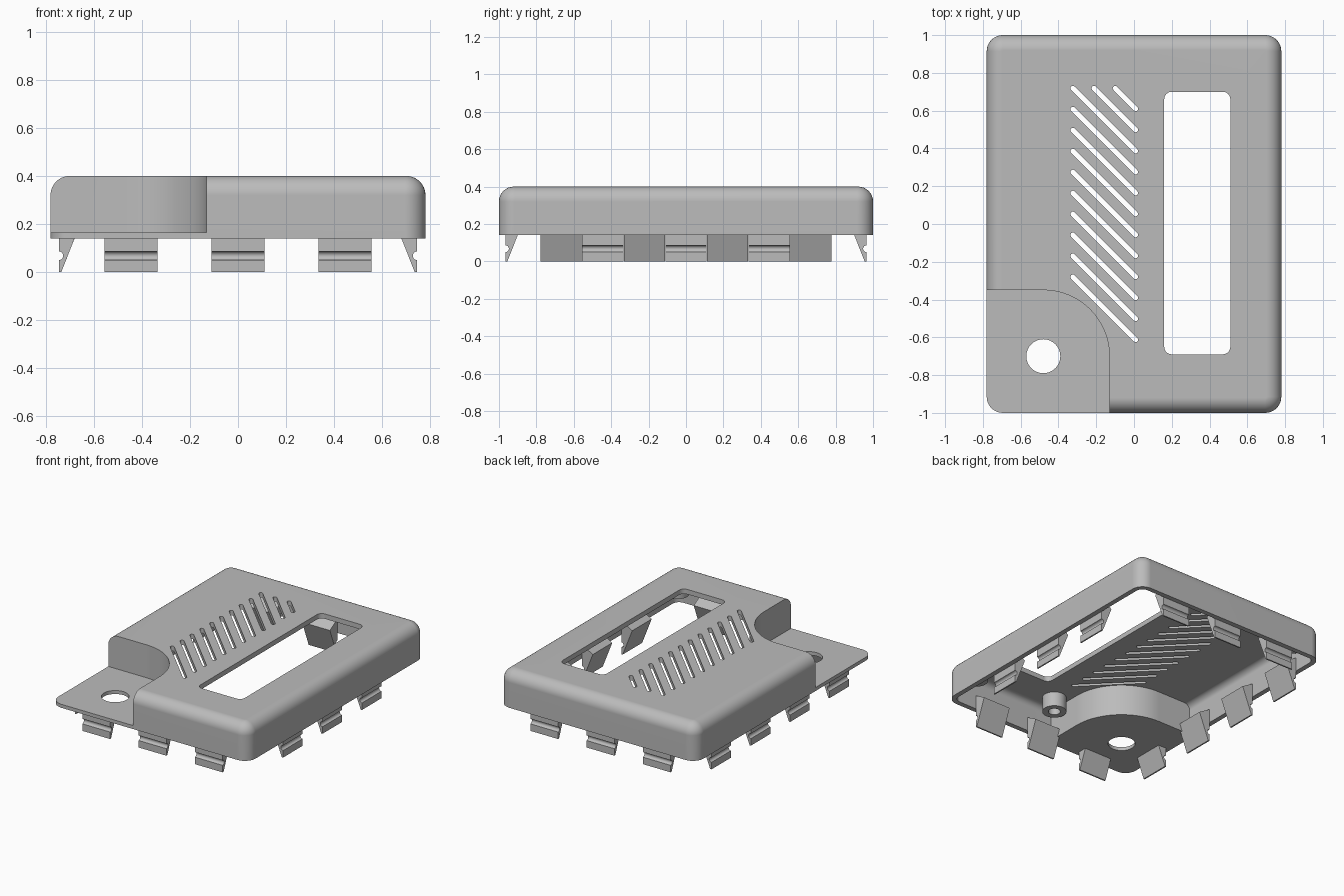
import bpy
import bmesh
from math import sin, cos, pi, radians
from mathutils import Vector, Matrix

start = bpy.data.objects.get("Cube")
if start:
    bpy.data.objects.remove(start, do_unlink=True)

grey = bpy.data.materials.new("plain_grey")
grey.use_nodes = True
colour = (0.5, 0.5, 0.5, 1)
grey.diffuse_color = colour
grey.node_tree.nodes["Principled BSDF"].inputs["Base Color"].default_value = colour

HX, HY = 0.78, 1.0
BASE, TOP, WALL = 0.14, 0.40, 0.035
PLATE_TOP = 0.165


def round_rect(hx, hy, r, z, cx=0, cy=0, turn=0, seg=8):
    """Ring of points around a rectangle with round corners."""
    ring = []
    for q, (sx, sy) in enumerate([(1, 1), (-1, 1), (-1, -1), (1, -1)]):
        for i in range(seg + 1):
            a = (q + i / seg) * pi / 2
            ring.append(Vector((sx * (hx - r) + r * cos(a), sy * (hy - r) + r * sin(a), 0)))
    spin = Matrix.Rotation(turn, 3, "Z")
    return [spin @ p + Vector((cx, cy, z)) for p in ring]


def loft(name, stacks, closed=False):
    """Solid through each stack of rings; closed joins last ring to first."""
    bm = bmesh.new()
    for rings in stacks:
        vs = [[bm.verts.new(p) for p in ring] for ring in rings]
        n = len(vs[0])
        pairs = list(zip(vs, vs[1:])) + ([(vs[-1], vs[0])] if closed else [])
        for lo, hi in pairs:
            for i in range(n):
                j = (i + 1) % n
                bm.faces.new((lo[i], lo[j], hi[j], hi[i]))
        if not closed:
            bm.faces.new(vs[0])
            bm.faces.new(vs[-1])
    bmesh.ops.remove_doubles(bm, verts=bm.verts, dist=1e-5)
    bmesh.ops.recalc_face_normals(bm, faces=bm.faces)
    mesh = bpy.data.meshes.new(name)
    bm.to_mesh(mesh)
    bm.free()
    ob = bpy.data.objects.new(name, mesh)
    bpy.context.collection.objects.link(ob)
    mesh.materials.append(grey)
    return ob


def activate(ob):
    bpy.ops.object.select_all(action="DESELECT")
    ob.select_set(True)
    bpy.context.view_layer.objects.active = ob


def cut(ob, cutter):
    mod = ob.modifiers.new("cut", "BOOLEAN")
    mod.operation = "DIFFERENCE"
    mod.solver = "EXACT"
    mod.object = cutter
    activate(ob)
    bpy.ops.object.modifier_apply(modifier=mod.name)
    bpy.data.objects.remove(cutter, do_unlink=True)


def smooth(ob):
    activate(ob)
    bpy.ops.object.shade_smooth_by_angle(angle=radians(30))


def pillow(name, inset, r, z0, z1, fillet):
    """Box with round upright corners and a rounded top edge."""
    rings = [round_rect(HX - inset, HY - inset, r, z0)]
    for i in range(9):
        a = i / 8 * pi / 2
        d = fillet * (1 - cos(a))
        rings.append(round_rect(HX - inset - d, HY - inset - d, r - d,
                                z1 - fillet * (1 - sin(a))))
    return loft(name, [rings])


def corner_block(name, grow, z0, z1):
    """Quarter-round block that fills the stepped-down corner."""
    r = 0.35 + grow
    plan = [(-1, -1.2), (-0.48 + r, -1.2)]
    plan += [(-0.48 + r * cos(i / 20 * pi / 2), -0.7 + r * sin(i / 20 * pi / 2))
             for i in range(21)]
    plan.append((-1, -0.7 + r))
    return loft(name, [[[Vector((x, y, z)) for x, y in plan] for z in (z0, z1)]])


# Hollow cover with a stepped-down corner plate
cover = pillow("cover", 0, 0.085, BASE, TOP, 0.08)
hollow = pillow("hollow", WALL, 0.05, 0, TOP - WALL, 0.045)
cut(hollow, corner_block("corner_wall", WALL, -0.1, 0.6))
cut(cover, hollow)
cut(cover, corner_block("corner_step", 0, PLATE_TOP, 0.6))

# Long window and round hole in the corner plate
cut(cover, loft("window", [[round_rect(0.175, 0.695, 0.04, z, 0.335, 0.005)
                            for z in (0.3, 0.6)]]))
cut(cover, loft("plate_hole", [[round_rect(0.09, 0.09, 0.09, z, -0.48, -0.7)
                                for z in (0, 0.3)]]))

# Diagonal vent slots: full-length rows, then two shorter ones at the back
starts = [(-0.325, 0.72 - 0.111 * i) for i in range(10)]
starts += [(-0.213, 0.72), (-0.101, 0.72)]
slots = []
for x, y in starts:
    run = (0.01 - x) / 2
    slots.append([round_rect(run * 2 ** 0.5 + 0.011, 0.013, 0.0129, z,
                             x + run, y - run, -pi / 4, 4) for z in (0.3, 0.6)])
cut(cover, loft("vent_slots", slots))
smooth(cover)
even = cover.modifiers.new("even_normals", "WEIGHTED_NORMAL")
even.keep_sharp = True

# Hollow screw posts under the roof
for i, (x, y) in enumerate([(0.66, 0.84), (0.66, -0.84), (-0.66, 0.84), (0.0, -0.82)]):
    rings = [round_rect(r, r, r, z, x, y) for r, z in
             [(0.04, 0.37), (0.04, 0.26), (0.08, 0.26), (0.08, 0.37)]]
    smooth(loft(f"screw_post_{i + 1}", [rings], closed=True))


# Snap clips around the rim
def clip(name, along, edge, turn, low):
    """Wedge clip with a groove; turn points it out from the rim."""
    prof = [(0.045, 0), (0.035, 0)]
    for i in range(9):
        a = (i / 8 - 0.5) * pi
        prof.append((0.035 + 0.018 * cos(a), 0.068 + 0.018 * sin(a)))
    if low:
        prof += [(0.035, 0.155), (0.106, 0.155)]
    else:
        prof += [(0.035, 0.24), (0.12, 0.19)]
    spin = Matrix.Rotation(turn, 3, "Z")
    ends = [[spin @ Vector((edge - d, along + w, z)) for d, z in prof]
            for w in (-0.11, 0.11)]
    smooth(loft(name, [ends]))


for i, s in enumerate((-0.445, 0, 0.445)):
    clip(f"left_clip_{i + 1}", s, HX, 0, False)
    clip(f"back_clip_{i + 1}", s, HY, pi / 2, False)
    clip(f"front_clip_{i + 1}", s, HY, -pi / 2, s < -0.1)
for i, s in enumerate((-0.667, -0.222, 0.222, 0.667)):
    clip(f"right_clip_{i + 1}", s, HX, pi, s > 0.5)
